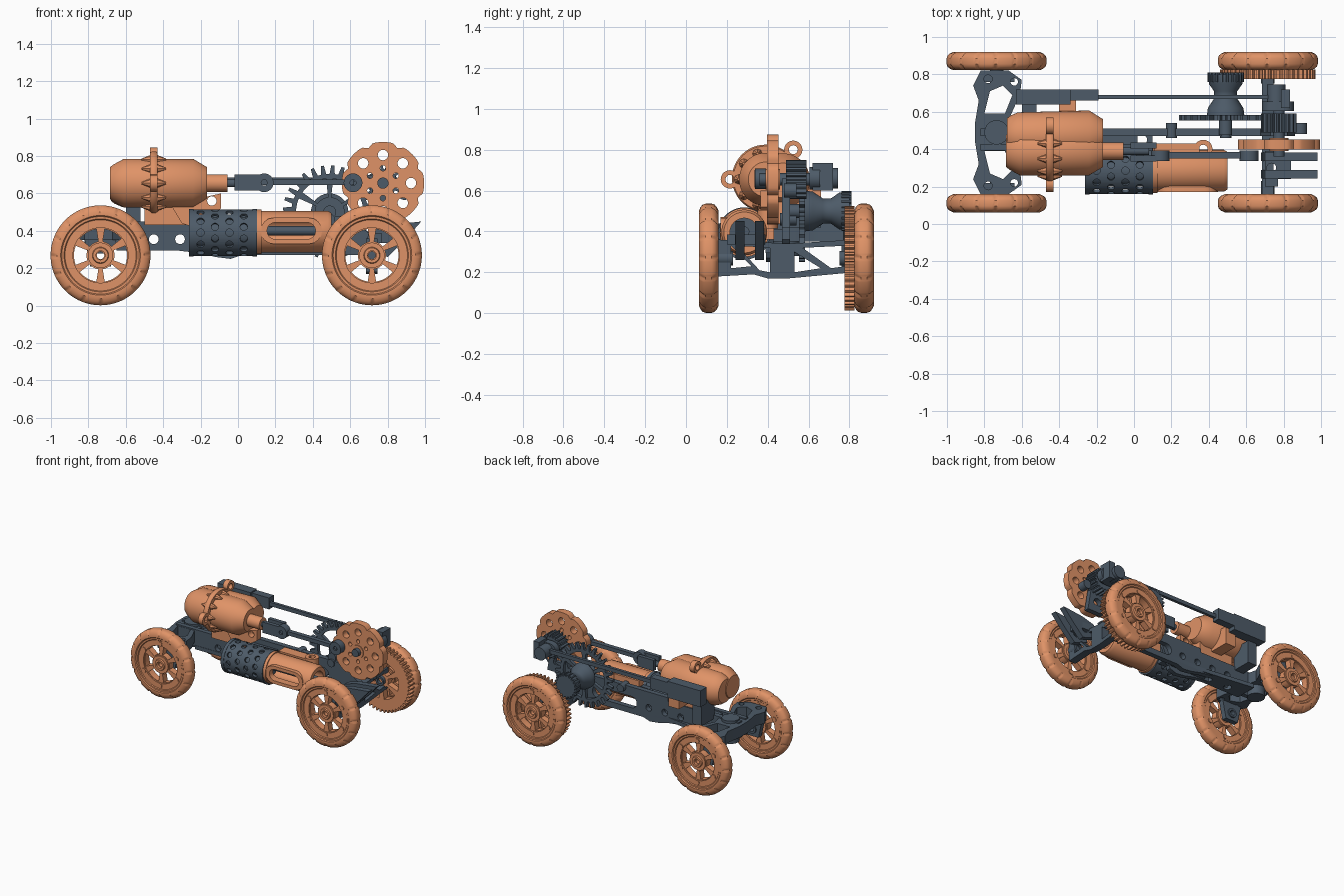
import bpy, bmesh
from math import sin, cos, pi, radians
from mathutils import Matrix, Vector

cube = bpy.data.objects.get("Cube")
if cube:
    bpy.data.objects.remove(cube)


def material(name, rgb):
    m = bpy.data.materials.new(name)
    m.use_nodes = True
    m.diffuse_color = (*rgb, 1)
    m.node_tree.nodes["Principled BSDF"].inputs["Base Color"].default_value = (*rgb, 1)
    return m


COPPER = material("copper orange", (0.74, 0.29, 0.135))
STEEL = material("slate grey", (0.075, 0.105, 0.14))
made = []

# Local z points along the chosen axis; y plates use local (x, y) as world (x, z)
FRAMES = {"x": Matrix(((0, 0, 1), (1, 0, 0), (0, 1, 0))),
          "y": Matrix(((1, 0, 0), (0, 0, -1), (0, 1, 0))),
          "z": Matrix.Identity(3)}


def finish(name, mesh, mat, axis="z", centre=(0, 0, 0)):
    mesh.transform(Matrix.Translation(centre) @ FRAMES[axis].to_4x4())
    mesh.materials.clear()
    mesh.materials.append(mat)
    ob = bpy.data.objects.new(name, mesh)
    bpy.context.collection.objects.link(ob)
    made.append(ob)
    return ob


def lathe(name, profile, centre, axis, mat, steps=48, closed=False, grooved=()):
    """Spin (along, radius) pairs round an axis; closed makes a ring section."""
    bm = bmesh.new()
    rings = []
    for t, r in profile:
        ring = []
        for k in range(steps):
            rr = r - 0.009 if r in grooved and k % 12 < 2 else r
            a = 2 * pi * k / steps
            ring.append(bm.verts.new((rr * cos(a), rr * sin(a), t)))
        rings.append(ring)
    pairs = list(zip(rings, rings[1:])) + ([(rings[-1], rings[0])] if closed else [])
    for a, b in pairs:
        for k in range(steps):
            j = (k + 1) % steps
            bm.faces.new((a[k], a[j], b[j], b[k]))
    if not closed:
        bm.faces.new(rings[0])
        bm.faces.new(rings[-1])
    bmesh.ops.recalc_face_normals(bm, faces=bm.faces)
    mesh = bpy.data.meshes.new(name)
    bm.to_mesh(mesh)
    bm.free()
    return finish(name, mesh, mat, axis, centre)


def rod(name, centre, r, length, axis, mat, steps=32):
    return lathe(name, [(-length / 2, r), (length / 2, r)], centre, axis, mat, steps)


def box(name, lo, hi, mat):
    bm = bmesh.new()
    size, mid = Vector(hi) - Vector(lo), (Vector(hi) + Vector(lo)) / 2
    bmesh.ops.create_cube(bm, size=1, matrix=Matrix.Translation(mid) @ Matrix.Diagonal((*size, 1)))
    mesh = bpy.data.meshes.new(name)
    bm.to_mesh(mesh)
    bm.free()
    return finish(name, mesh, mat)


def plate(name, outline, holes, centre, thick, axis, mat):
    """Filled outline with holes, centred on its thickness."""
    cu = bpy.data.curves.new(name, "CURVE")
    cu.dimensions, cu.fill_mode, cu.extrude = "2D", "BOTH", thick / 2
    for loop in [outline, *holes]:
        sp = cu.splines.new("POLY")
        sp.points.add(len(loop) - 1)
        for p, q in zip(sp.points, loop):
            p.co = (*q, 0, 1)
        sp.use_cyclic_u = True
    tmp = bpy.data.objects.new(name, cu)
    mesh = bpy.data.meshes.new_from_object(tmp)
    bpy.data.objects.remove(tmp)
    return finish(name, mesh, mat, axis, centre)


def circle(x, y, r, n=20):
    return [(x + r * cos(2 * pi * k / n), y + r * sin(2 * pi * k / n)) for k in range(n)]


def ring_holes(count, dist, r, turn=0):
    turns = [radians(turn) + 2 * pi * k / count for k in range(count)]
    return [circle(dist * cos(a), dist * sin(a), r) for a in turns]


def cog(teeth, root, tip):
    return [(r * cos(2 * pi * (k + f) / teeth), r * sin(2 * pi * (k + f) / teeth))
            for k in range(teeth) for f, r in ((0, root), (.4, root), (.55, tip), (.85, tip))]


def spoke_holes(r0, r1, half=21, n=6):
    arcs = [[radians(60 * k - half + 2 * half * i / n) for i in range(n + 1)] for k in range(6)]
    return [[(r1 * cos(a), r1 * sin(a)) for a in arc] + [(r0 * cos(a), r0 * sin(a)) for a in reversed(arc)]
            for arc in arcs]


def stadium(x0, x1, y, r, n=8):
    return ([(x1 + r * sin(pi * k / n), y - r * cos(pi * k / n)) for k in range(n + 1)]
            + [(x0 - r * sin(pi * k / n), y + r * cos(pi * k / n)) for k in range(n + 1)])


def cut(ob, cutters):
    """Subtract the cutters and bake the result."""
    for c in cutters:
        m = ob.modifiers.new("cut", "BOOLEAN")
        m.operation, m.object, m.solver = "DIFFERENCE", c, "EXACT"
    bpy.context.view_layer.update()
    mesh = bpy.data.meshes.new_from_object(ob.evaluated_get(bpy.context.evaluated_depsgraph_get()))
    ob.modifiers.clear()
    ob.data = mesh
    for c in cutters:
        made.remove(c)
        bpy.data.objects.remove(c)


# Four road wheels on hollow stub axles
for x, end in ((-.735, "front"), (.716, "rear")):
    for y, inward, side in ((.111, 1, "right"), (.871, -1, "left")):
        n = f"{end}_{side}"
        half = [(-.036, .147), (-.036, .19), (-.042, .195), (-.042, .207), (-.0485, .213), (-.0485, .232), (-.04, .25), (-.03, .262), (-.015, .267)]
        lathe(n + "_tyre", half + [(-t, r) for t, r in reversed(half)], (x, y, .269), "y", COPPER, 192, True, (.25, .262))
        plate(n + "_spokes", circle(0, 0, .155, 48), spoke_holes(.075, .142) + [circle(0, 0, .02)],
              (x, y, .269), .05, "y", COPPER)
        hub = [(-.047, .024), (-.047, .04), (-.036, .044), (-.036, .068), (.036, .068), (.036, .044), (.047, .04), (.047, .024)]
        lathe(n + "_hub", hub, (x, y, .269), "y", COPPER, 32, True)
        for k in range(6):
            a = radians(30 + 60 * k)
            rod(n + "_bolt", (x + .165 * cos(a), y, .269 + .165 * sin(a)), .018, .084, "y", COPPER, 12)
        lathe(n + "_axle", [(t, r) for t, r in ((-.06, .02), (-.06, .036), (.06, .036), (.06, .02))],
              (x, y + .06 * inward, .269), "y", STEEL, 32, True)
plate("drive_ring_gear", cog(48, .235, .255), spoke_holes(.06, .15), (.716, .80, .269), .05, "y", COPPER)

# Twin boilers with banded rim and lugs
lathe("boiler", [(-.685, .085), (-.665, .1), (-.61, .13), (-.24, .13), (-.165, .085), (-.165, .047), (-.055, .047)],
      (0, .39, .655), "x", COPPER)
lathe("boiler_band", [(-.47, .158), (-.46, .165), (-.44, .165), (-.43, .158)], (0, .39, .66), "x", COPPER)
for k in range(10):
    a = 2 * pi * k / 10
    lathe("boiler_rib", [(-.515, .006), (-.47, .024), (-.43, .024), (-.385, .006)],
          (0, .39 + .132 * cos(a), .655 + .132 * sin(a)), "x", COPPER, 8)
for y, z in ((.215, .655), (.525, .8)):
    plate("boiler_lug", circle(0, 0, .045), [circle(0, 0, .022)], (-.45, y, z), .04, "x", COPPER)
lathe("rear_boiler", [(-.68, .09), (-.66, .105), (-.62, .122), (-.24, .132), (-.165, .085)], (0, .475, .65), "x", COPPER)
box("boiler_saddle", (-.5, .38, .43), (-.2, .5, .56), COPPER)
box("boiler_bracket", (-.4, .5, .5), (-.31, .66, .64), COPPER)
plate("saddle_web", [(-.36, .54), (-.09, .6), (-.09, .52), (-.24, .42), (-.3, .44)], [circle(-.14, .56, .025)],
      (0, .39, 0), .05, "y", COPPER)

# Perforated front cylinder and its slotted sleeve
shell = lathe("perforated_cylinder", [(-.255, .125), (.085, .125), (.085, .108), (-.255, .108)], (0, .285, .39), "x", STEEL, 64, True)
drills = []
for col in range(4):
    for k in range(6):
        d = rod("drill", (0, 0, 0), .02, .4, "z", STEEL, 14)
        turn = Matrix.Rotation(radians(30 * k + 15 * (col % 2)), 4, "X")
        d.data.transform(Matrix.Translation((-.2 + .077 * col, .285, .39)) @ turn)
        drills.append(d)
cut(shell, drills)
for x in (-.25, .09):
    rod("cylinder_cap", (x, .285, .39), .128, .025, "x", STEEL, 48)
rod("cylinder_core", (-.08, .285, .39), .085, .34, "x", STEEL)
sleeve = lathe("slotted_sleeve", [(.1, .12), (.125, .12), (.125, .112), (.48, .112), (.5, .1), (.5, .07), (.1, .07)],
               (0, .285, .395), "x", COPPER, 48, True)
cut(sleeve, [plate("slot", stadium(.2, .37, .4, .045), [], (0, .18, 0), .13, "y", COPPER)])
plate("sleeve_frame", stadium(.19, .38, .4, .07), [stadium(.2, .37, .4, .045)], (0, .19, 0), .04, "y", COPPER)
rod("sleeve_piston", (.3, .285, .4), .025, .4, "x", STEEL)
plate("sleeve_ear", circle(0, 0, .05), [circle(0, 0, .024)], (.37, .40, .46), .09, "z", COPPER)
box("sleeve_mount", (.11, .35, .36), (.35, .43, .5), COPPER)

# Chassis beam: pierced side plates and floor, narrowing to one long rail
beam = [(-.82, .45), (-.2, .45), (.1, .46), (.6, .46), (.74, .36), (.66, .27), (.02, .27), (-.04, .25), (-.12, .26),
        (-.2, .28), (-.45, .31), (-.82, .32)]
holes = [circle(x, .355, .026) for x in (-.45, -.31, -.17, -.03)]
plate("chassis_rail_left", beam, holes + [stadium(.12, .42, .36, .045)], (0, .49, 0), .04, "y", STEEL)
plate("chassis_rail_right", [p for p in beam if p[0] < .11], holes, (0, .41, 0), .035, "y", STEEL)
plate("chassis_floor", [(-.65, .39), (-.65, .57), (-.2, .51), (.1, .51), (.1, .39)],
      [circle(-.5 + .18 * k, .45, .03) for k in range(4)], (0, 0, .31), .03, "z", STEEL)
box("chassis_top", (-.62, .4, .41), (.02, .5, .44), STEEL)
for x in (.2, .49):
    rod("chassis_boss", (x, .5, .46), .03, .08, "y", STEEL)
box("upper_rail", (-.2, .47, .44), (.85, .51, .48), STEEL)

# Front steering carrier, mirrored about its middle
half = [(-.64, 0), (-.66, .09), (-.61, .2), (-.60, .28), (-.67, .33), (-.82, .33), (-.86, .25), (-.83, .17), (-.85, .05)]
shape = half + [(x, -y) for x, y in reversed(half[1:])]
gap = [(-.69, .1), (-.65, .2), (-.70, .25), (-.77, .22), (-.80, .1)]
plate("steering_carrier", shape, [gap, [(x, -y) for x, y in gap], circle(-.735, 0, .025)]
      + [circle(-.78, s * .285, .022) for s in (1, -1)] + [circle(-.64, s * .27, .02) for s in (1, -1)],
      (0, .49, .395), .09, "z", STEEL)
for y in (.2, .78):
    plate("steering_upright", [(-.83, .4), (-.64, .4), (-.68, .21), (-.79, .21)], [circle(-.735, .269, .02)],
          (0, y, 0), .04, "y", STEEL)
rod("steering_pivot", (-.735, .49, .37), .065, .18, "z", STEEL)

# Rear axle frame with triangular openings
plate("rear_axle_frame", [(.16, .18), (.16, .36), (.33, .35), (.5, .34), (.82, .36), (.82, .2), (.5, .17), (.4, .17), (.33, .19)],
      [[(.22, .22), (.22, .33), (.32, .23)], [(.25, .33), (.41, .32), (.41, .2), (.36, .21)],
       [(.53, .2), (.53, .3), (.66, .22)], [(.57, .32), (.78, .33), (.78, .23), (.71, .22)]],
      (.715, 0, 0), .06, "x", STEEL)
plate("rear_bracket", [(.7, .2), (.77, .2), (.77, .24), (.84, .24), (.84, .38), (.7, .39)],
      [circle(.735, .3, .025)], (0, 0, .36), .05, "z", STEEL)
for y in (.265, .36):
    plate("tail_arm", [(.7, .4), (.68, .3), (.8, .26), (.9, .36), (.98, .45), (.8, .43)],
          [circle(.78, .34, .03)], (0, y, 0), .045, "y", STEEL)

# Crank disc with scalloped edge
edge = [(r * cos(a), r * sin(a)) for k in range(96) for a in [2 * pi * k / 96]
        for r in [.22 - .018 * max(0, cos(8 * a + pi)) ** 4]]
plate("crank_disc", edge, ring_holes(8, .15, .028) + ring_holes(6, .08, .015, 30), (.775, .425, .655), .055, "y", COPPER)
lathe("crank_hub", [(-.035, .03), (-.035, .05), (.035, .05), (.035, .03)], (.775, .425, .655), "y", COPPER, 32, True)
rod("crankshaft", (.775, .53, .655), .03, .34, "y", STEEL)
plate("crank_pinion", cog(18, .075, .095), [], (.775, .54, .655), .1, "y", STEEL)
plate("rear_crank", stadium(.74, .80, .66, .055), [], (0, .63, 0), .05, "y", STEEL)
rod("rear_crank_pin", (.76, .69, .66), .05, .11, "y", STEEL)
box("crank_block", (.785, .62, .6), (.835, .72, .735), STEEL)
plate("crank_pedestal", [(.66, .42), (.86, .42), (.82, .66), (.73, .66)], [circle(.77, .5, .035)],
      (0, .49, 0), .04, "y", STEEL)
rod("shaft_end", (.89, .51, .6), .035, .06, "y", STEEL)

# Front connecting rod with fork and eyes
box("connecting_rod", (.12, .35, .645), (.62, .385, .675), STEEL)
for x in (.14, .615):
    plate("rod_eye", circle(x, .657, .05, 28), [circle(x, .657, .016)], (0, .365, 0), .055, "y", STEEL)
rod("piston_rod", (.0, .39, .655), .022, .16, "x", STEEL)
for y in (.35, .42):
    box("rod_fork", (-.02, y - .015, .615), (.12, y + .015, .7), STEEL)

# Rear valve rod and slide box
box("valve_rod", (-.3, .667, .655), (.76, .69, .685), STEEL)
box("valve_box", (-.63, .64, .6), (-.34, .72, .73), STEEL)
box("valve_guide", (-.34, .66, .63), (-.19, .72, .72), STEEL)
box("valve_box_mount", (-.6, .5, .42), (-.52, .66, .6), STEEL)

# Big spoked gear on a flared spool
plate("spur_gear", cog(28, .205, .25), spoke_holes(.08, .18, 24), (.49, .568, .5), .028, "y", STEEL)
lathe("spool", [(-.58, .1), (-.62, .095), (-.67, .062), (-.71, .062), (-.75, .09), (-.8, .09)], (.49, 0, .5), "y", STEEL)
plate("spool_pinion", cog(20, .08, .097), [], (.49, .785, .5), .05, "y", STEEL)
rod("spool_shaft", (.49, .64, .5), .035, .33, "y", STEEL)

for ob in made:
    ob.select_set(True)
bpy.context.view_layer.objects.active = made[0]
bpy.ops.object.shade_smooth_by_angle(angle=radians(35))
